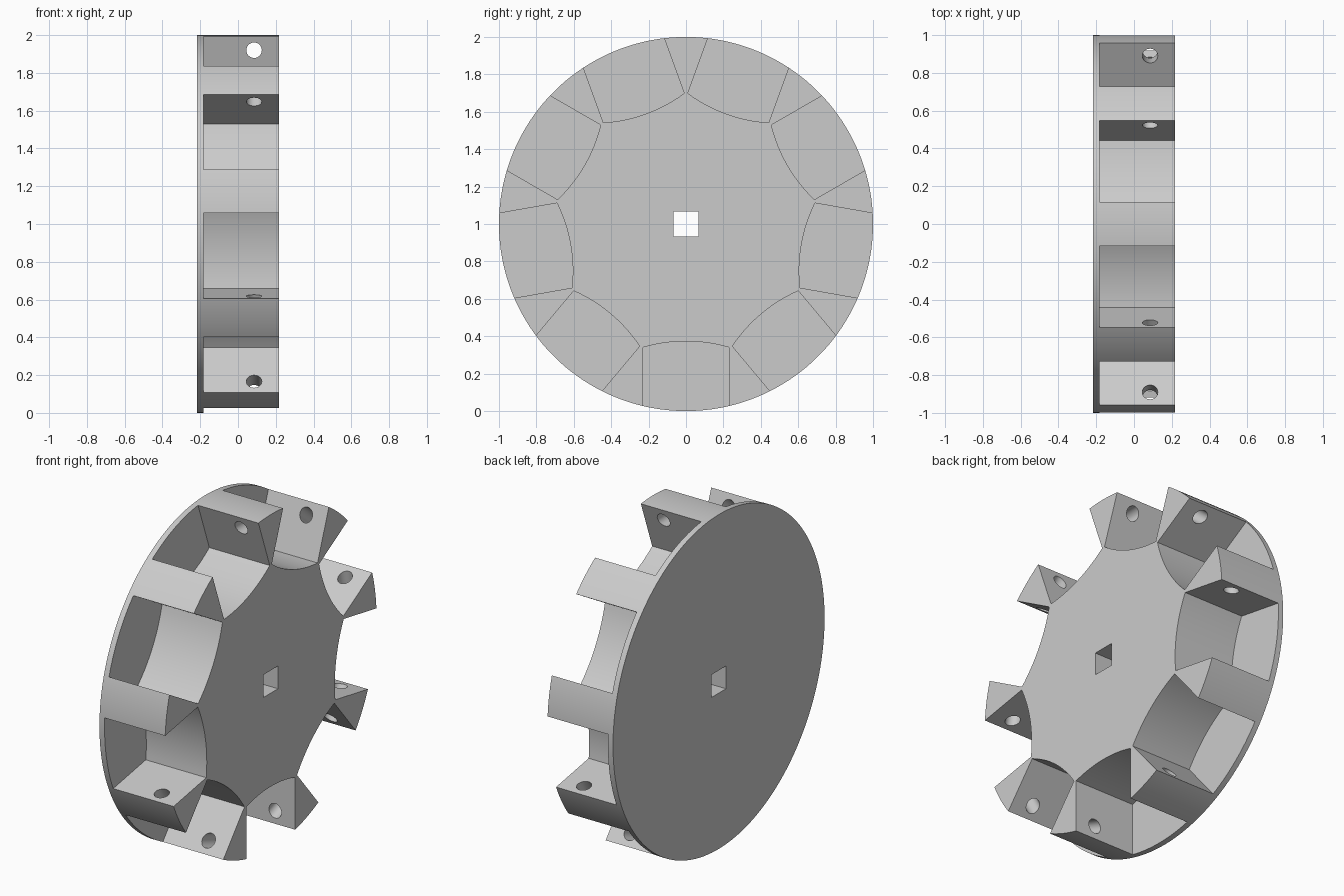
import bpy, bmesh, math
from mathutils import Matrix, Vector

cube = bpy.data.objects.get("Cube")
if cube:
    bpy.data.objects.remove(cube, do_unlink=True)

COUNT = 9            # pockets around the wheel
HALF = 0.217         # half thickness
FLOOR = -0.183       # inner face of the back plate
SLOT = 0.23          # half width of a pocket
MID, CORNER = 0.627, 0.66   # pocket floor: distance from axle at middle and corner
CENTRE = Vector((0, 0, 1))

grey = bpy.data.materials.new("light grey")
grey.use_nodes = True
colour = (0.6, 0.6, 0.6, 1)
grey.diffuse_color = colour
grey.node_tree.nodes["Principled BSDF"].inputs["Base Color"].default_value = colour


def make_object(name, bm):
    bmesh.ops.recalc_face_normals(bm, faces=bm.faces)
    mesh = bpy.data.meshes.new(name)
    bm.to_mesh(mesh)
    bm.free()
    mesh.materials.append(grey)
    obj = bpy.data.objects.new(name, mesh)
    bpy.context.collection.objects.link(obj)
    return obj


def add_prism(bm, outline, x0, x1, angle=0):
    """Extrude a (y, z) outline along x, turned about the axle."""
    turn = Matrix.Translation(CENTRE) @ Matrix.Rotation(angle, 4, 'X')
    face = bm.faces.new([bm.verts.new(turn @ Vector((x0, y, z))) for y, z in outline])
    ext = bmesh.ops.extrude_face_region(bm, geom=[face])
    bmesh.ops.translate(bm, vec=(x1 - x0, 0, 0),
                        verts=[v for v in ext["geom"] if isinstance(v, bmesh.types.BMVert)])


def cut(target, bm):
    cutter = make_object("cutter", bm)
    cutter.hide_render = True
    mod = target.modifiers.new("cut", 'BOOLEAN')
    mod.operation, mod.solver, mod.object = 'DIFFERENCE', 'EXACT', cutter
    bpy.context.view_layer.objects.active = target
    bpy.ops.object.modifier_apply(modifier=mod.name)
    bpy.data.objects.remove(cutter, do_unlink=True)


# Round wheel blank
bm = bmesh.new()
steps = 180
add_prism(bm, [(math.cos(math.tau * i / steps), math.sin(math.tau * i / steps))
               for i in range(steps)], -HALF, HALF)
wheel = make_object("slotted_wheel", bm)

# Straight-sided pockets with a curved floor, leaving the teeth between them
sag = CORNER - MID
radius = (SLOT ** 2 + sag ** 2) / (2 * sag)
sweep = math.asin(SLOT / radius)
floor_arc = []
for i in range(17):
    a = sweep * (i / 8 - 1)
    floor_arc.append((radius * math.sin(a), -MID - radius * (1 - math.cos(a))))
pocket = floor_arc + [(SLOT, -1.1), (-SLOT, -1.1)]
bm = bmesh.new()
for k in range(COUNT):
    add_prism(bm, pocket, FLOOR, HALF + 0.1, math.tau * k / COUNT)
cut(wheel, bm)

# Round pin holes crossing every tooth
bm = bmesh.new()
for k in range(COUNT):
    place = (Matrix.Translation(CENTRE) @ Matrix.Rotation(math.tau * k / COUNT, 4, 'X')
             @ Matrix.Translation((0.085, 0, 0.92)) @ Matrix.Rotation(math.pi / 2, 4, 'X'))
    bmesh.ops.create_cone(bm, cap_ends=True, segments=32, radius1=0.041, radius2=0.041,
                          depth=0.4, matrix=place)
cut(wheel, bm)

# Square axle hole
bm = bmesh.new()
s = 0.068
add_prism(bm, [(-s, -s), (s, -s), (s, s), (-s, s)], -1, 1)
cut(wheel, bm)

# Smooth curved walls, crisp edges
bpy.ops.object.select_all(action='DESELECT')
wheel.select_set(True)
bpy.context.view_layer.objects.active = wheel
bpy.ops.object.shade_smooth_by_angle(angle=math.radians(30))
